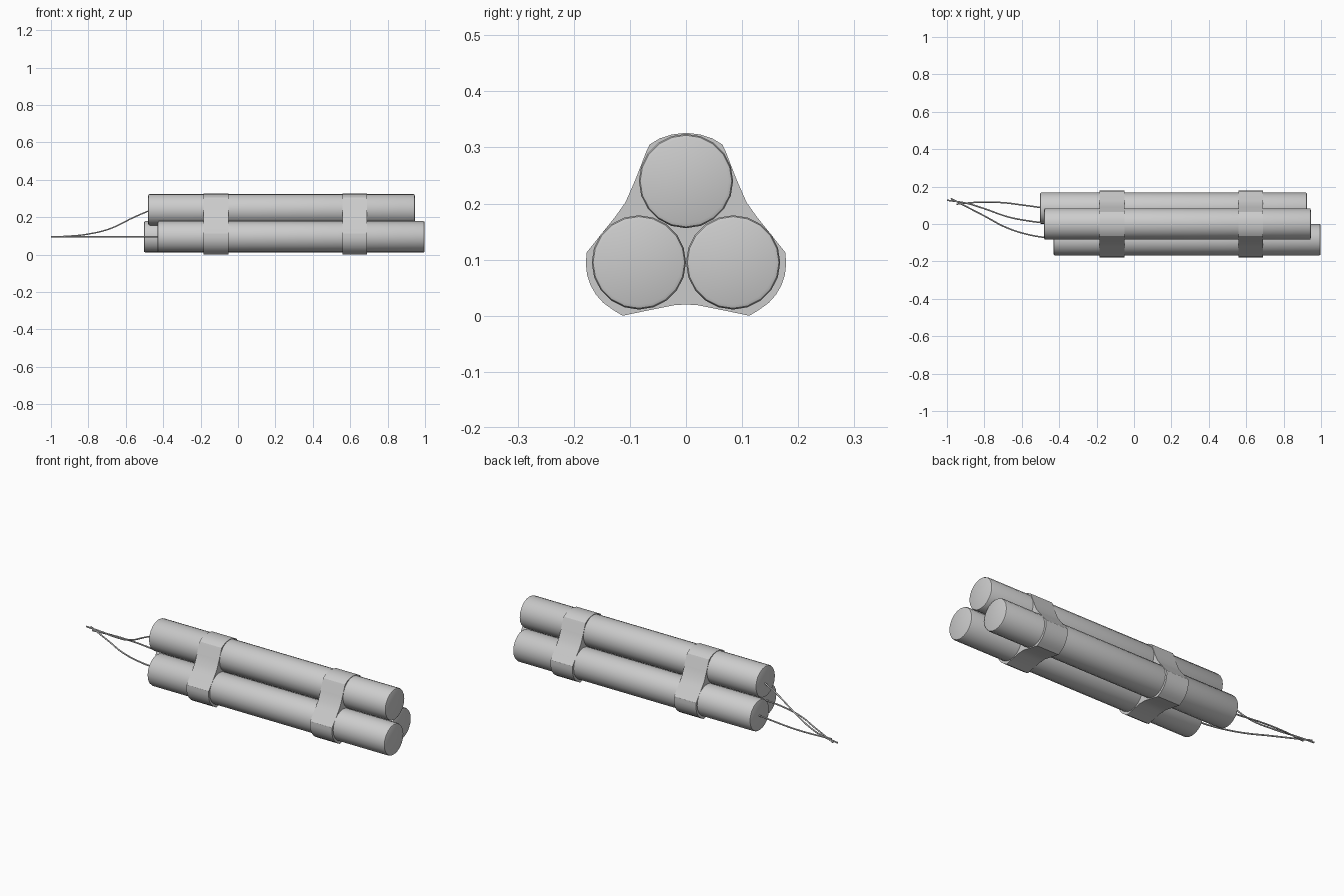
import bpy, bmesh, math
from mathutils import Matrix

if "Cube" in bpy.data.objects:
    bpy.data.objects.remove(bpy.data.objects["Cube"])

R = 0.084


def finish(name, bm, angle):
    bmesh.ops.recalc_face_normals(bm, faces=bm.faces)
    me = bpy.data.meshes.new(name)
    bm.to_mesh(me)
    bm.free()
    ob = bpy.data.objects.new(name, me)
    bpy.context.collection.objects.link(ob)
    bpy.ops.object.select_all(action='DESELECT')
    ob.select_set(True)
    bpy.context.view_layer.objects.active = ob
    bpy.ops.object.shade_smooth_by_angle(angle=math.radians(angle))
    return ob


def stick(name, x0, x1, y, z):
    bm = bmesh.new()
    bmesh.ops.create_cone(bm, cap_ends=True, segments=20, radius1=R, radius2=R, depth=x1 - x0)
    rims = [e for e in bm.edges if abs(e.verts[0].co.z - e.verts[1].co.z) < 1e-5]
    bmesh.ops.bevel(bm, geom=rims, offset=0.008, segments=2, profile=0.5, affect='EDGES')
    bm.transform(Matrix.Translation(((x0 + x1) / 2, y, z)) @ Matrix.Rotation(math.pi / 2, 4, 'Y'))
    finish(name, bm, 40)


def band(name, x0, x1):
    # right half of the wrapped outline, top to bottom, then mirrored
    half = [(0.0, 0.326), (0.025, 0.323), (0.047, 0.316), (0.065, 0.305), (0.071, 0.292),
            (0.09, 0.243), (0.108, 0.202), (0.125, 0.178), (0.177, 0.113)]
    for i in range(7):
        a = -math.radians(72) * i / 6
        half.append((0.084 + 0.0945 * math.cos(a), 0.093 + 0.0945 * math.sin(a)))
    half[-1] = (0.113, 0.0)
    half += [(0.07, 0.009), (0.02, 0.019), (0.0, 0.02)]
    ring = half + [(-y, z) for y, z in half[-2:0:-1]]
    bm = bmesh.new()
    face = bm.faces.new([bm.verts.new((x0, y, z)) for y, z in ring])
    ext = bmesh.ops.extrude_face_region(bm, geom=[face], use_keep_orig=True)
    bmesh.ops.translate(bm, vec=(x1 - x0, 0, 0),
                        verts=[g for g in ext['geom'] if isinstance(g, bmesh.types.BMVert)])
    finish(name, bm, 25)


def fuse(name, pts):
    cu = bpy.data.curves.new(name, 'CURVE')
    cu.dimensions = '3D'
    cu.bevel_depth = 0.004
    cu.bevel_resolution = 1
    cu.use_fill_caps = True
    cu.resolution_u = 6
    sp = cu.splines.new('BEZIER')
    sp.bezier_points.add(len(pts) - 1)
    for p, co in zip(sp.bezier_points, pts):
        p.co = co
        p.handle_left_type = p.handle_right_type = 'AUTO'
    bpy.context.collection.objects.link(bpy.data.objects.new(name, cu))


# three staggered sticks
stick("top_stick", -0.48, 0.945, 0.0, 0.24)
stick("front_stick", -0.43, 0.998, -R, 0.095)
stick("back_stick", -0.503, 0.925, R, 0.095)

# two wrapped bands
band("left_band", -0.185, -0.052)
band("right_band", 0.558, 0.69)

# fuses meeting at the left
fuse("top_fuse", [(-0.47, 0.005, 0.237), (-0.56, 0.016, 0.198), (-0.68, 0.04, 0.14),
                  (-0.8, 0.082, 0.11), (-0.9, 0.112, 0.099), (-1.0, 0.127, 0.095)])
fuse("front_fuse", [(-0.42, -0.078, 0.095), (-0.55, -0.06, 0.095), (-0.68, -0.02, 0.095),
                    (-0.8, 0.043, 0.095), (-0.9, 0.095, 0.095), (-0.98, 0.137, 0.095)])
fuse("back_fuse", [(-0.49, 0.087, 0.095), (-0.6, 0.102, 0.095), (-0.7, 0.114, 0.095),
                   (-0.82, 0.117, 0.095), (-0.95, 0.106, 0.095)])
